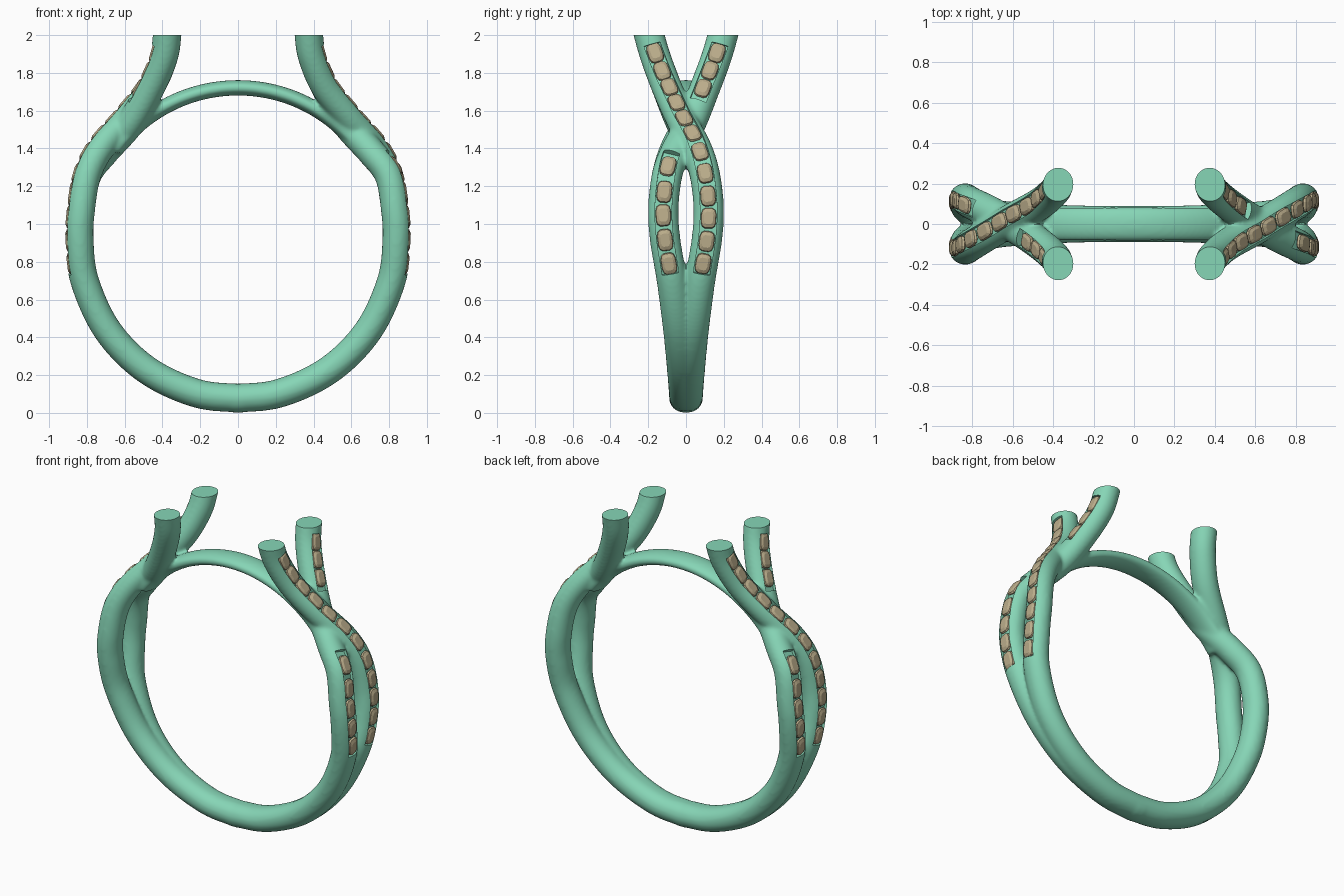
import bpy, bmesh, math
from mathutils import Vector

if "Cube" in bpy.data.objects:
    bpy.data.objects.remove(bpy.data.objects["Cube"])

C = Vector((0, 0, 0.915))          # centre of the finger hole
Y = Vector((0, 1, 0))


def polar(deg, r, y=0.0):
    a = math.radians(deg)
    return Vector((r * math.cos(a), y, C.z + r * math.sin(a)))


def spline(pts, n=14):
    """Catmull-Rom curve through the points."""
    p = [2 * pts[0] - pts[1]] + pts + [2 * pts[-1] - pts[-2]]
    out = []
    for i in range(1, len(p) - 2):
        a, b, c, d = p[i - 1:i + 3]
        for k in range(n):
            t = k / n
            out.append(0.5 * (2 * b + (c - a) * t + (2 * a - 5 * b + 4 * c - d) * t * t
                              + (3 * b - a - 3 * c + d) * t ** 3))
    return out + [pts[-1].copy()]


def frame(path, i, rot):
    """Tangent, sideways and outward directions at a path point."""
    t = (path[min(i + 1, len(path) - 1)] - path[max(i - 1, 0)]).normalized()
    n = (Y * rot).cross(t).normalized()
    return t, t.cross(n), n


def sweep(bm, path, profile, rot=1, first=0, last=None):
    last = len(path) - 1 if last is None else last
    rings = []
    for i in range(first, last + 1):
        t, s, n = frame(path, i, rot)
        rings.append([bm.verts.new(path[i] + s * u + n * v) for u, v in profile])
    m = len(profile)
    for a, b in zip(rings, rings[1:]):
        for k in range(m):
            bm.faces.new((a[k], a[(k + 1) % m], b[(k + 1) % m], b[k]))
    bm.faces.new(rings[0][::-1])
    bm.faces.new(rings[-1])


def ellipse(a, b, n=32):
    return [(a * math.cos(2 * math.pi * k / n), b * math.sin(2 * math.pi * k / n)) for k in range(n)]


def finish(bm, name, color=None):
    bmesh.ops.recalc_face_normals(bm, faces=bm.faces)
    me = bpy.data.meshes.new(name)
    bm.to_mesh(me)
    bm.free()
    ob = bpy.data.objects.new(name, me)
    bpy.context.collection.objects.link(ob)
    if color:
        mat = bpy.data.materials.new(name)
        mat.diffuse_color = color
        mat.use_nodes = True
        mat.node_tree.nodes["Principled BSDF"].inputs["Base Color"].default_value = mat.diffuse_color
        me.materials.append(mat)
    return ob


def apply_all(ob):
    bpy.ops.object.select_all(action='DESELECT')
    ob.select_set(True)
    bpy.context.view_layer.objects.active = ob
    for m in list(ob.modifiers):
        bpy.ops.object.modifier_apply(modifier=m.name)


def strand(flip, over, rot):
    """One strand from the bottom of the shank to the open top end."""
    pts = [polar(a, 0.84, y) for a, y in
           ((-92, .008), (-75, .01), (-55, .02), (-35, .04), (-15, .074), (0, .11))]
    pts += [Vector(p) for p in ((.832, .12, 1.08), (.80, .10, 1.26), (.725, .055, 1.40),
                                (.595, -.025, 1.55), (.465, -.10, 1.72), (.395, -.16, 1.88),
                                (.375, -.195, 2.0), (.372, -.22, 2.1))]
    for p in pts:
        # the lower strand dips inward where the two cross
        w = math.exp(-((p.z - 1.48) / 0.13) ** 2) * (0.006 if over else -0.04)
        p.x += 0.75 * w
        p.z += 0.65 * w
        p.y *= flip
    return spline([Vector((p.x * rot, p.y * rot, p.z)) for p in pts])


def index_at(path, z):
    return min(range(len(path) // 4, len(path)), key=lambda i: abs(path[i].z - z))


def add_gems(bm, path, rot, z0, z1, count):
    """Row of cushion-cut stones, evenly spaced along the strand."""
    lo, hi = index_at(path, z0), index_at(path, z1)
    length = [0.0]
    for i in range(lo, hi):
        length.append(length[-1] + (path[i + 1] - path[i]).length)
    step = length[-1] / (count - 1)
    for g in range(count):
        d = g * step
        j = max(k for k in range(len(length)) if length[k] <= d + 1e-6)
        i = lo + j
        t, s, n = frame(path, i, rot)
        pos = path[i] + t * (d - length[j])
        rings = []
        for sc, h in ((.55, .036), (1, .053), (.93, .064), (.6, .073)):
            ring = []
            for k in range(12):
                a = 2 * math.pi * (k + .5) / 12
                u, v = (math.copysign(abs(f) ** 0.6, f) for f in (math.cos(a), math.sin(a)))
                ring.append(bm.verts.new(pos + s * u * sc * .041 + t * v * sc * step * .48 + n * h))
            rings.append(ring)
        for a, b in zip(rings, rings[1:]):
            for k in range(12):
                bm.faces.new((a[k], a[(k + 1) % 12], b[(k + 1) % 12], b[k]))
        bm.faces.new(rings[0][::-1])
        bm.faces.new(rings[-1])


band, channels = bmesh.new(), bmesh.new()
groove = [(-.044, .044), (.044, .044), (.044, .105), (-.044, .105)]

# Two crossing strands per side, the second side turned half way round
for rot, side in ((1, "right"), (-1, "left")):
    gems = bmesh.new()
    for flip, over, rows in ((1, True, ((.80, 1.89, 12),)),
                             (-1, False, ((.80, 1.28, 5), (1.69, 1.89, 3)))):
        path = strand(flip, over, rot)
        sweep(band, path, ellipse(.081, .076), rot)
        for z0, z1, count in rows:
            sweep(channels, path, groove, rot, index_at(path, z0 - .06), index_at(path, z1 + .055))
            add_gems(gems, path, rot, z0, z1, count)
    finish(gems, side + "_gems", (.50, .42, .26, 1))

# Thin bridge closing the finger hole
sweep(band, [polar(a, 0.806) for a in range(36, 145, 2)], ellipse(.084, .041))

# Fuse the strands into one smooth casting
ring = finish(band, "ring_band", (.24, .67, .47, 1))
m = ring.modifiers.new("fuse", 'REMESH')
m.mode = 'VOXEL'
m.voxel_size = 0.011
m = ring.modifiers.new("soften", 'SMOOTH')
m.factor = 0.5
m.iterations = 10
apply_all(ring)

# Flat cut across the open ends
bm = bmesh.new()
bm.from_mesh(ring.data)
bmesh.ops.bisect_plane(bm, geom=bm.verts[:] + bm.edges[:] + bm.faces[:], dist=1e-5,
                       plane_co=(0, 0, 2), plane_no=(0, 0, 1), clear_outer=True)
bmesh.ops.holes_fill(bm, edges=[e for e in bm.edges if e.is_boundary], sides=0)
bmesh.ops.recalc_face_normals(bm, faces=bm.faces)
bm.to_mesh(ring.data)
bm.free()

# Recessed channels for the stones
cutter = finish(channels, "channel_cutter")
cutter.hide_render = True
m = ring.modifiers.new("channels", 'BOOLEAN')
m.operation = 'DIFFERENCE'
m.solver = 'EXACT'
m.object = cutter
apply_all(ring)
bpy.data.objects.remove(cutter)
bpy.ops.object.shade_smooth_by_angle(angle=math.radians(40))
